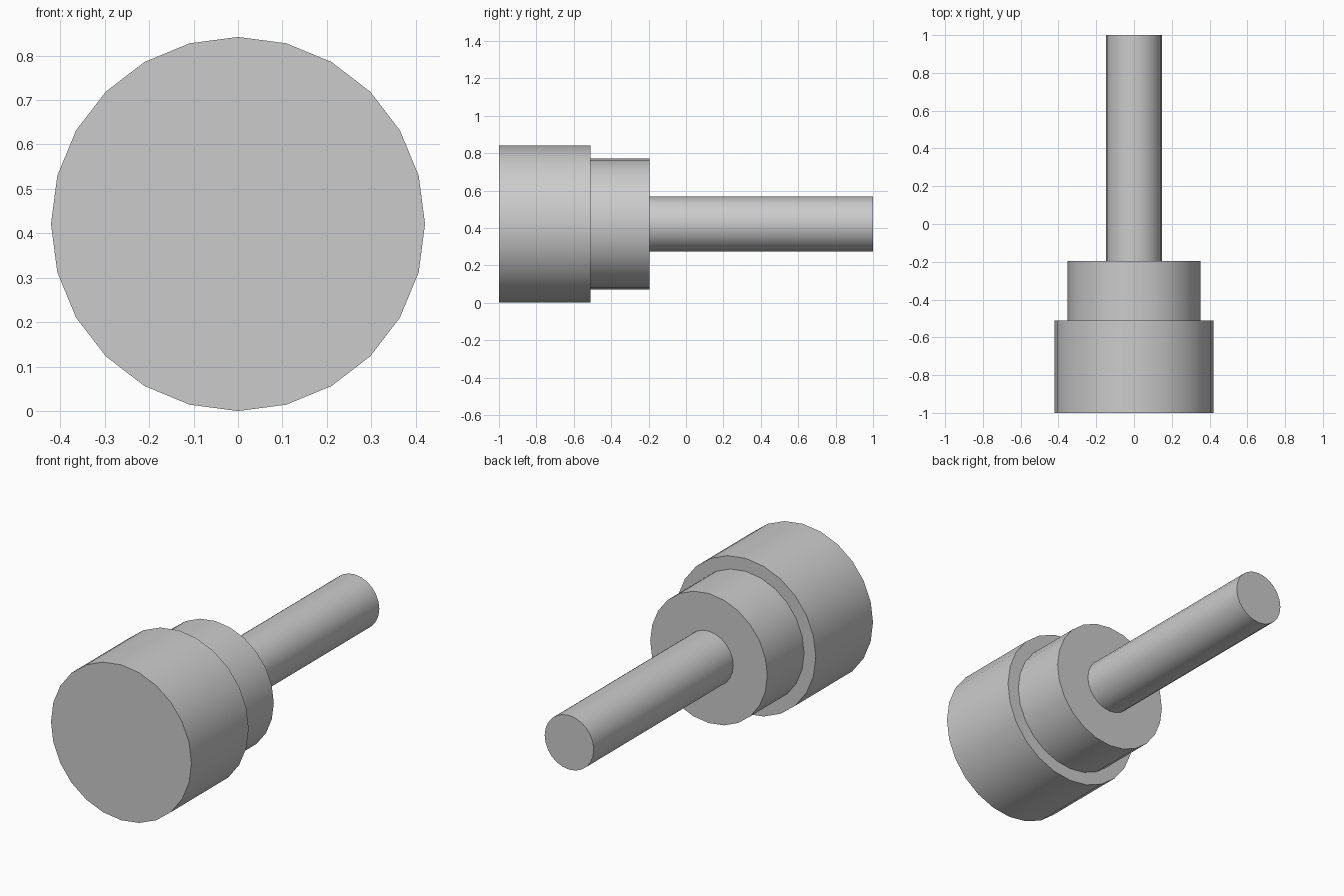
import bpy
import math

cube = bpy.data.objects.get("Cube")
if cube:
    bpy.data.objects.remove(cube, do_unlink=True)

grey = bpy.data.materials.new("plain_grey")
grey.use_nodes = True
colour = (0.6, 0.6, 0.6, 1.0)
grey.diffuse_color = colour
grey.node_tree.nodes["Principled BSDF"].inputs["Base Color"].default_value = colour

AXIS_HEIGHT = 0.421


def cylinder(name, radius, y_front, y_back):
    """Smooth-sided cylinder lying along y with a vertex at the top."""
    bpy.ops.mesh.primitive_cylinder_add(
        vertices=24, radius=radius, depth=y_back - y_front,
        location=(0, (y_front + y_back) / 2, AXIS_HEIGHT),
        rotation=(math.pi / 2, 0, 0))
    part = bpy.context.object
    part.name = name
    part.data.materials.append(grey)
    bpy.ops.object.shade_smooth_by_angle(angle=math.radians(30))
    return part


# Wide head, stepped collar and long shaft on one axis
cylinder("head", 0.421, -1.0, -0.51)
cylinder("collar", 0.351, -0.51, -0.195)
cylinder("shaft", 0.147, -0.195, 1.0)
